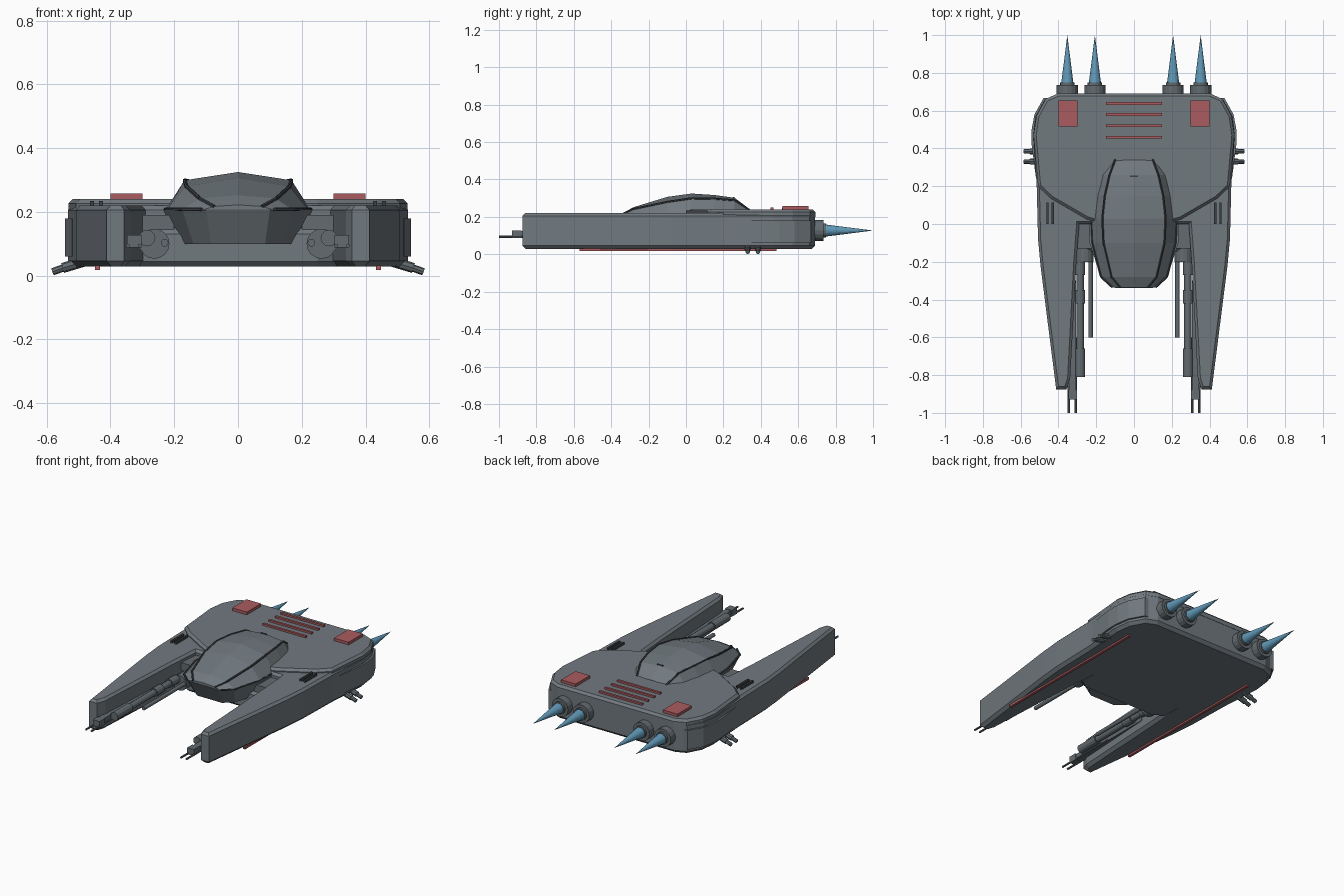
import bpy, bmesh
from mathutils import Vector, Matrix

if "Cube" in bpy.data.objects:
    bpy.data.objects.remove(bpy.data.objects["Cube"])


def material(name, rgb):
    m = bpy.data.materials.new(name)
    m.diffuse_color = (*rgb, 1)
    m.use_nodes = True
    m.node_tree.nodes["Principled BSDF"].inputs["Base Color"].default_value = m.diffuse_color
    return m


HULL = material("hull grey", (0.165, 0.192, 0.212))
GUN = material("gun metal grey", (0.125, 0.147, 0.162))
DARK = material("dark trim", (0.045, 0.053, 0.058))
RED = material("red panel", (0.40, 0.105, 0.115))
BLUE = material("engine blue", (0.12, 0.32, 0.48))


def finish(name, bm, mat, mirror=False):
    if mirror:
        geo = bmesh.ops.duplicate(bm, geom=bm.verts[:] + bm.edges[:] + bm.faces[:])["geom"]
        for v in geo:
            if isinstance(v, bmesh.types.BMVert):
                v.co.x *= -1
    bmesh.ops.recalc_face_normals(bm, faces=bm.faces[:])
    me = bpy.data.meshes.new(name)
    bm.to_mesh(me)
    bm.free()
    me.materials.append(mat)
    ob = bpy.data.objects.new(name, me)
    bpy.context.collection.objects.link(ob)
    return ob


def box(bm, lo, hi):
    lo, hi = Vector(lo), Vector(hi)
    mat = Matrix.Translation((lo + hi) / 2) @ Matrix.Diagonal((*(hi - lo), 1))
    bmesh.ops.create_cube(bm, size=1, matrix=mat)


def rod(bm, a, b, r0, r1=None, seg=12):
    a, b = Vector(a), Vector(b)
    d = b - a
    mat = Matrix.Translation((a + b) / 2) @ d.to_track_quat('Z', 'Y').to_matrix().to_4x4()
    bmesh.ops.create_cone(bm, cap_ends=True, segments=seg, radius1=r0,
                          radius2=r0 if r1 is None else r1, depth=d.length, matrix=mat)


def full(half):
    # complete a half outline across x = 0
    return half + [(-x, y) for x, y in reversed(half) if x > 0]


def prism(bm, outline, z0, z1, top=0, bottom=0):
    lo = [bm.verts.new((x, y, z0)) for x, y in outline]
    hi = [bm.verts.new((x, y, z1)) for x, y in outline]
    n = len(outline)
    bm.faces.new(lo)
    bm.faces.new(hi)
    for i in range(n):
        j = (i + 1) % n
        bm.faces.new((lo[i], lo[j], hi[j], hi[i]))
    bmesh.ops.recalc_face_normals(bm, faces=bm.faces[:])
    for ring, w in ((hi, top), (lo, bottom)):
        if w:
            s = set(ring)
            edges = [e for e in bm.edges if e.verts[0] in s and e.verts[1] in s]
            bmesh.ops.bevel(bm, geom=edges, offset=w, segments=1, affect='EDGES')


def loft(bm, rings):
    rows = [[bm.verts.new(p) for p in r] for r in rings]
    n = len(rows[0])
    for a, b in zip(rows, rows[1:]):
        for i in range(n):
            j = (i + 1) % n
            bm.faces.new((a[i], a[j], b[j], b[i]))
    bm.faces.new(rows[0])
    bm.faces.new(rows[-1])


# main hull with two forward prongs
bm = bmesh.new()
prism(bm, full([(0, .69), (.40, .69), (.47, .66), (.52, .57), (.533, .47), (.515, .2),
                (.508, -.08), (.495, -.22), (.412, -.875), (.357, -.875), (.338, -.82),
                (.305, -.2), (.29, 0), (0, 0)]), .028, .22, .014, .018)
finish("main_hull", bm, HULL)

# lower centre block between the prongs
bm = bmesh.new()
prism(bm, full([(0, .1), (.32, .1), (.32, -.1), (.25, -.145), (0, -.145)]), .029, .15, .02, .015)
finish("centre_block", bm, HULL)

# raised rear deck
bm = bmesh.new()
prism(bm, full([(0, .692), (.40, .692), (.468, .662), (.517, .572), (.532, .47), (.508, .2),
                (.44, .135), (.25, .025), (.2, .01), (0, .01)]), .20, .24, .014)
finish("rear_deck", bm, HULL)

# side armour
bm = bmesh.new()
prism(bm, [(.40, .25), (.52, .25), (.542, .42), (.542, .5), (.527, .58), (.478, .668), (.40, .668)],
      .06, .18)
finish("side_armour", bm, HULL, True)

# canopy: rows of y, sill x, shoulder x, shoulder z, ridge z
ROWS = [(-.335, .115, .075, .217, .222), (-.28, .175, .12, .242, .252), (-.1, .222, .162, .28, .307),
        (.03, .228, .168, .299, .325), (.15, .213, .155, .297, .317), (.26, .188, .13, .288, .302),
        (.34, .13, .10, .236, .242)]
bm = bmesh.new()
loft(bm, [[(-xb, y, .205), (-xc, y, zc), (0, y, zt), (xc, y, zc), (xb, y, .205)]
          for y, xb, xc, zc, zt in ROWS])
finish("canopy", bm, HULL)

# canopy frame along the shoulders and sill
bm = bmesh.new()
for a, b in zip(ROWS, ROWS[1:]):
    rod(bm, (a[2], a[0], a[3]), (b[2], b[0], b[3]), .006, seg=6)
    if a[0] < 0:
        rod(bm, (a[1], a[0], .208), (b[1], b[0], .208), .006, seg=6)
finish("canopy_frame", bm, DARK, True)

# roof sensor
bm = bmesh.new()
box(bm, (-.02, .25, .297), (.02, .258, .306))
finish("roof_sensor", bm, DARK)

# chin under the canopy
top = full([(.1, -.338), (.175, -.285), (.235, -.1), (.235, .05)])
low = full([(.085, -.28), (.14, -.235), (.18, -.1), (.18, .05)])
bm = bmesh.new()
loft(bm, [[(x, y, .10) for x, y in low], [(x, y, .207) for x, y in top]])
finish("cockpit_chin", bm, HULL)

# struts joining cockpit and prongs
bm = bmesh.new()
box(bm, (.2, -.13, .14), (.30, .02, .19))
finish("cockpit_strut", bm, GUN, True)

# engine nozzles and flames
noz, flame = bmesh.new(), bmesh.new()
for x in (.207, .353):
    rod(noz, (x, .68, .127), (x, .735, .127), .056, seg=16)
    rod(noz, (x, .73, .127), (x, .748, .127), .038, seg=16)
    rod(flame, (x, .74, .127), (x, 1.0, .127), .033, 0, seg=16)
finish("engine_nozzles", noz, GUN, True)
finish("engine_flames", flame, BLUE, True)

# red deck hatches, vent stripes and belly strips
bm = bmesh.new()
box(bm, (.30, .515, .235), (.40, .655, .257))
finish("deck_hatch", bm, RED, True)
bm = bmesh.new()
for y in (.46, .52, .58, .638):
    box(bm, (-.148, y - .007, .235), (.148, y + .007, .251))
finish("deck_vents", bm, RED)
bm = bmesh.new()
box(bm, (.432, -.57, .018), (.448, .485, .032))
finish("belly_strip", bm, RED, True)

# dark slots on the prong tops
bm = bmesh.new()
for x in (.43, .458):
    box(bm, (x - .006, .0, .215), (x + .006, .115, .234))
finish("prong_slots", bm, DARK, True)

# inner gun clusters
bm = bmesh.new()
rod(bm, (.262, -.2, .10), (.262, -.1, .10), .047, seg=16)
rod(bm, (.23, -.60, .103), (.23, -.15, .103), .012)
rod(bm, (.285, -.81, .118), (.285, -.15, .118), .019)
for y0, y1 in ((-.81, -.66), (-.42, -.35), (-.27, -.2)):
    rod(bm, (.285, y0, .118), (.285, y1, .118), .026)
box(bm, (.302, -.93, .088), (.348, -.88, .128))
box(bm, (.307, -.89, .09), (.345, -.3, .125))
for x in (.308, .345):
    rod(bm, (x, -1.0, .094), (x, -.6, .094), .006, seg=8)
finish("prong_guns", bm, GUN, True)

# side gun stubs
bm = bmesh.new()
for y in (.33, .385):
    rod(bm, (.48, y, .045), (.55, y, .024), .016, seg=8)
    rod(bm, (.54, y, .027), (.582, y, .012), .0115, seg=8)
finish("side_guns", bm, GUN, True)
